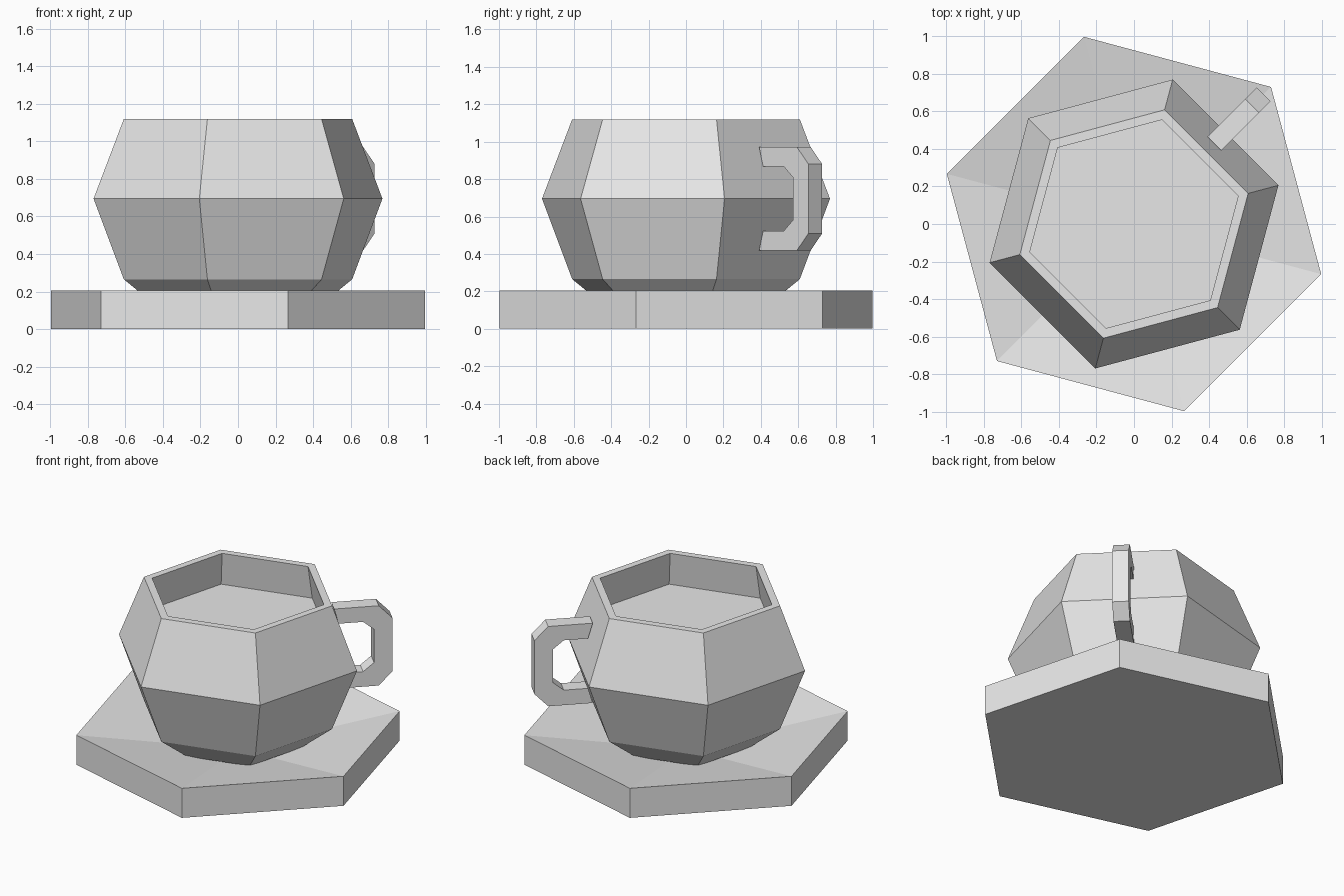
import bpy, bmesh
from math import radians, sin, cos
from mathutils import Matrix, Vector

cube = bpy.data.objects.get("Cube")
if cube:
    bpy.data.objects.remove(cube, do_unlink=True)

# One plain glaze for the whole set
glaze = bpy.data.materials.new("grey_glaze")
glaze.use_nodes = True
GREY = (0.8, 0.8, 0.8, 1)
glaze.diffuse_color = GREY
glaze.node_tree.nodes["Principled BSDF"].inputs["Base Color"].default_value = GREY


def finish(name, bm):
    bmesh.ops.recalc_face_normals(bm, faces=bm.faces)
    mesh = bpy.data.meshes.new(name)
    bm.to_mesh(mesh)
    bm.free()
    mesh.materials.append(glaze)
    obj = bpy.data.objects.new(name, mesh)
    bpy.context.collection.objects.link(obj)
    return obj


def lathe(name, profile, turn, sides=6):
    """Closed six-sided turned shape; radius 0 makes a point, ends are capped."""
    bm = bmesh.new()
    rings = []
    for r, z in profile:
        if r == 0:
            rings.append([bm.verts.new((0, 0, z))] * sides)
            continue
        angles = [radians(turn + 360 * i / sides) for i in range(sides)]
        rings.append([bm.verts.new((r * cos(a), r * sin(a), z)) for a in angles])
    for low, high in zip(rings, rings[1:]):
        for i in range(sides):
            j = (i + 1) % sides
            bm.faces.new(list(dict.fromkeys((low[i], low[j], high[j], high[i]))))
    for ring in (rings[0], rings[-1]):
        if len(set(ring)) > 1:
            bm.faces.new(ring)
    return finish(name, bm)


# Saucer: thick hexagon with a dished top
lathe("saucer", [(1.033, 0), (1.033, 0.205), (0, 0.025)], turn=-15)

# Cup: faceted belly, flat rim, and a recessed drink surface
lathe("cup", [(0.42, 0.1), (0.63, 0.265), (0.797, 0.695), (0.63, 1.12),
              (0.575, 1.12), (0.61, 0.89)], turn=15)

# Handle: chamfered C outline (distance from axis, height above middle), mirrored
MID, HALF_WIDTH = 0.695, 0.052
upper = [(0.605, 0.277), (0.89, 0.277), (0.978, 0.185)]
inner = [(0.86, 0.115), (0.79, 0.173), (0.635, 0.173)]
outline = upper + [(r, -h) for r, h in reversed(upper)]
outline += [(r, -h) for r, h in reversed(inner)] + inner
bm = bmesh.new()
face = bm.faces.new([bm.verts.new((r, -HALF_WIDTH, MID + h)) for r, h in outline])
swept = bmesh.ops.extrude_face_region(bm, geom=[face], use_keep_orig=True)
moved = [g for g in swept["geom"] if isinstance(g, bmesh.types.BMVert)]
bmesh.ops.translate(bm, verts=moved, vec=Vector((0, 2 * HALF_WIDTH, 0)))
bm.transform(Matrix.Rotation(radians(45), 4, "Z"))
finish("handle", bm)
